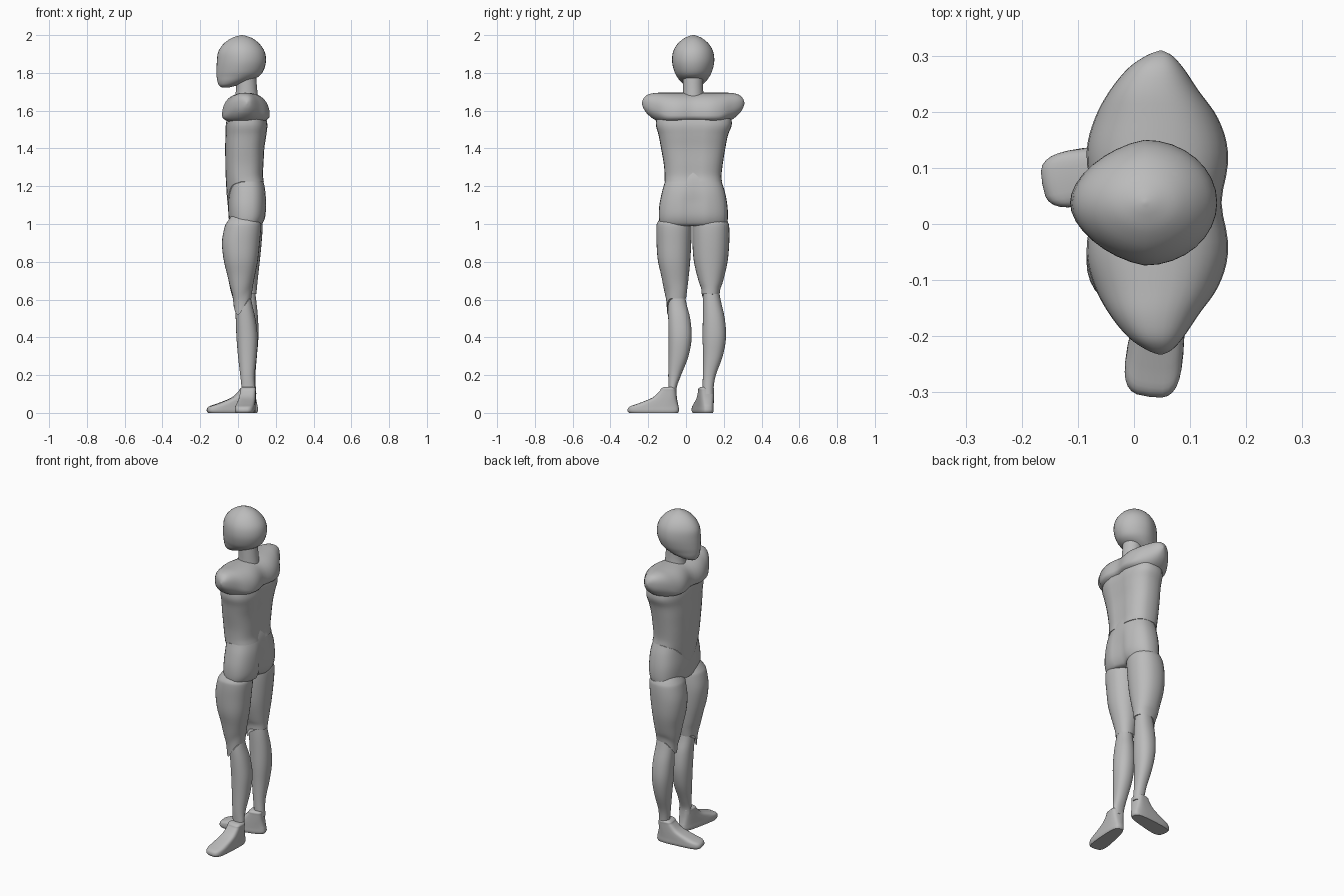
import bpy, math
from mathutils import Vector

grey = bpy.data.materials.new("plain grey")
grey.diffuse_color = (0.5, 0.5, 0.5, 1)
MID = 0.038          # y of the body's symmetry plane; the figure faces -x


def spline(rows, sub=4):
    """Smoothly interpolate the cross-section rows (Catmull-Rom)."""
    out = []
    for i in range(len(rows) - 1):
        p = [rows[max(0, min(len(rows) - 1, i + k))] for k in (-1, 0, 1, 2)]
        for s in range(sub):
            t = s / sub
            out.append([0.5 * (2 * b + (c - a) * t + (2 * a - 5 * b + 4 * c - d) * t * t
                               + (3 * b - a - 3 * c + d) * t ** 3)
                        for a, b, c, d in zip(*p)])
    return out + [list(rows[-1])]


def loft(name, rows, n=2.2, along_y=False, deform=None, seg=32):
    """rows: (t, a0, a1, b0, b1[, b widest]); rings of superellipses along z or y."""
    verts, faces = [], []
    rings = spline(rows)
    for r in rings:
        t, a0, a1, b0, b1 = r[:5]
        bm = r[5] if len(r) > 5 else (b0 + b1) / 2
        for k in range(seg):
            c, s = math.cos(math.tau * k / seg), math.sin(math.tau * k / seg)
            c = math.copysign(abs(c) ** (2 / n), c)
            s = math.copysign(abs(s) ** (2 / n), s)
            a = (a0 + a1) / 2 + (a1 - a0) / 2 * c
            b = bm + s * ((b1 - bm) if s > 0 else (bm - b0))
            p = Vector((a, t, b)) if along_y else Vector((a, b, t))
            verts.append(deform(p) if deform else p)
    for i in range(len(rings) - 1):
        for k in range(seg):
            j = (k + 1) % seg
            f = (i * seg + k, i * seg + j, (i + 1) * seg + j, (i + 1) * seg + k)
            faces.append(f)
    faces.append(tuple(range(seg)))
    faces.append(tuple(range((len(rings) - 1) * seg, len(rings) * seg)))
    me = bpy.data.meshes.new(name)
    me.from_pydata(verts, [], faces)
    me.materials.append(grey)
    ob = bpy.data.objects.new(name, me)
    bpy.context.collection.objects.link(ob)
    bpy.ops.object.select_all(action='DESELECT')
    bpy.context.view_layer.objects.active = ob
    ob.select_set(True)
    bpy.ops.object.mode_set(mode='EDIT')
    bpy.ops.mesh.select_all(action='SELECT')
    bpy.ops.mesh.normals_make_consistent(inside=False)
    bpy.ops.object.mode_set(mode='OBJECT')
    bpy.ops.object.shade_smooth_by_angle(angle=math.radians(45))
    return ob


def bump(d, w):
    return math.exp(-(d / w) ** 2)


# head: egg that narrows towards the face
def face(p):
    f = max(0, min(1, (0.02 - p.x) / 0.13))
    p.y = MID + (p.y - MID) * (1 - 0.2 * f)
    return p


loft("head", [(1.722, -0.085, -0.05, 0.02, 0.056), (1.735, -0.101, 0.0, -0.012, 0.088),
              (1.755, -0.109, 0.055, -0.034, 0.11), (1.78, -0.113, 0.108, -0.05, 0.126),
              (1.81, -0.114, 0.134, -0.064, 0.14), (1.86, -0.112, 0.148, -0.074, 0.15),
              (1.91, -0.105, 0.142, -0.069, 0.145), (1.95, -0.08, 0.117, -0.048, 0.124),
              (1.98, -0.042, 0.082, -0.015, 0.091), (1.995, -0.004, 0.045, 0.016, 0.06),
              (2.0, 0.018, 0.022, 0.036, 0.04)], n=2, deform=face)

loft("neck", [(1.62, -0.03, 0.11, -0.03, 0.105), (1.68, -0.015, 0.105, -0.018, 0.094),
              (1.73, -0.01, 0.1, -0.016, 0.09), (1.8, -0.015, 0.095, -0.016, 0.09)], n=2)


# shoulders: dome sections lofted sideways, with breastbone and spine grooves
def grooves(p):
    g = bump(p.y - MID, 0.05)
    p.x += 0.012 * g if p.x < 0.04 else -0.012 * g
    return p


half = [(0.0, -0.083, 0.168, 1.535, 1.695, 1.575), (0.09, -0.085, 0.168, 1.532, 1.695, 1.575),
        (0.15, -0.07, 0.15, 1.535, 1.695, 1.58), (0.2, -0.043, 0.115, 1.55, 1.694, 1.61),
        (0.24, -0.01, 0.088, 1.58, 1.685, 1.63), (0.262, 0.022, 0.068, 1.61, 1.666, 1.64),
        (0.271, 0.045, 0.05, 1.635, 1.645, 1.64)]
rows = [(MID - r[0],) + r[1:] for r in half[:0:-1]] + [(MID + r[0],) + r[1:] for r in half]
loft("shoulders", rows, n=2.3, along_y=True, deform=grooves)


# torso: lower edge dips to a point at the front
def waist_edge(p):
    low = max(0, min(1, (1.36 - p.z) / 0.13))
    if p.x < 0.0:
        p.z -= 0.13 * low * bump(p.y - MID, 0.085)
    if p.x > 0.08:
        p.x -= 0.013 * bump(p.y - MID, 0.03)
    return p


loft("torso", [(1.225, -0.053, 0.14, -0.113, 0.19), (1.26, -0.06, 0.135, -0.113, 0.188),
               (1.32, -0.066, 0.138, -0.118, 0.195), (1.4, -0.068, 0.142, -0.132, 0.208),
               (1.47, -0.066, 0.152, -0.145, 0.222), (1.53, -0.064, 0.157, -0.16, 0.243),
               (1.6, -0.05, 0.14, -0.15, 0.23)], n=2.6, deform=waist_edge)


# pelvis with a cleft at the back and a crotch arch below
def cleft(p):
    g = bump(p.y - MID, 0.025)
    if p.x > 0.08:
        p.x -= 0.022 * g * max(0, min(1, (1.24 - p.z) / 0.12))
    return p


loft("pelvis", [(0.99, -0.03, 0.11, -0.125, 0.205), (1.0, -0.043, 0.13, -0.138, 0.217),
                (1.04, -0.05, 0.146, -0.144, 0.222), (1.1, -0.052, 0.15, -0.141, 0.219),
                (1.17, -0.048, 0.147, -0.127, 0.206), (1.23, -0.045, 0.135, -0.11, 0.187),
                (1.28, -0.04, 0.12, -0.1, 0.175)], n=2.5, deform=cleft)


# legs: thigh edge runs down to a point over the knee
def knee(cx, cy, dx, dy):
    def deform(p):
        d = Vector((p.x - cx, p.y - cy))
        if d.length > 0:
            front = max(0, d.normalized().dot(Vector((dx, dy)).normalized()))
            low = max(0, min(1, (0.74 - p.z) / 0.13))
            p.z -= 0.085 * low * front ** 3
        return p
    return deform


loft("turned_thigh", [(0.605, -0.024, 0.07, -0.101, 0.0), (0.65, -0.032, 0.076, -0.106, 0.006),
                      (0.7, -0.048, 0.084, -0.122, 0.012), (0.8, -0.074, 0.104, -0.148, 0.022),
                      (0.9, -0.085, 0.115, -0.156, 0.028), (0.98, -0.072, 0.122, -0.157, 0.03),
                      (1.01, -0.058, 0.118, -0.15, 0.026), (1.05, -0.03, 0.1, -0.12, 0.01)],
     deform=knee(0.025, -0.05, -0.5, -0.85))
loft("straight_thigh", [(0.63, -0.022, 0.098, 0.083, 0.178), (0.66, -0.028, 0.1, 0.08, 0.183),
                        (0.7, -0.045, 0.104, 0.066, 0.197), (0.8, -0.07, 0.115, 0.042, 0.22),
                        (0.9, -0.078, 0.125, 0.034, 0.229), (0.98, -0.066, 0.13, 0.034, 0.229),
                        (1.01, -0.055, 0.125, 0.038, 0.222), (1.05, -0.03, 0.1, 0.06, 0.2)],
     deform=knee(0.035, 0.13, -1, -0.1))
loft("turned_shin", [(0.1, 0.02, 0.09, -0.093, -0.05), (0.14, 0.018, 0.088, -0.093, -0.048),
                     (0.2, 0.012, 0.088, -0.094, -0.026), (0.3, 0.0, 0.099, -0.092, 0.013),
                     (0.4, -0.008, 0.104, -0.092, 0.03), (0.5, -0.012, 0.092, -0.094, 0.022),
                     (0.58, -0.014, 0.074, -0.094, 0.002), (0.66, -0.01, 0.06, -0.085, -0.01)])
loft("straight_shin", [(0.1, 0.035, 0.097, 0.088, 0.146), (0.14, 0.032, 0.094, 0.088, 0.147),
                       (0.2, 0.024, 0.092, 0.089, 0.158), (0.3, 0.008, 0.1, 0.09, 0.194),
                       (0.4, -0.005, 0.108, 0.088, 0.212), (0.5, -0.01, 0.106, 0.089, 0.205),
                       (0.6, -0.01, 0.096, 0.09, 0.183), (0.68, 0.0, 0.085, 0.095, 0.17)])


# feet: heel-to-toe wedges, broader at the toes
def foot(name, x, y, dx, dy):
    d = Vector((dx, dy)).normalized()

    def place(p):
        u = max(0, min(1, (p.x + 0.03) / 0.25))
        v = p.y * (1 + 0.55 * u)
        return Vector((x + d.x * p.x - d.y * v, y + d.y * p.x + d.x * v, p.z))
    loft(name, [(0.0, -0.03, 0.23, -0.033, 0.033), (0.012, -0.036, 0.237, -0.036, 0.036),
                (0.032, -0.034, 0.228, -0.036, 0.036), (0.048, -0.03, 0.185, -0.036, 0.036),
                (0.08, -0.024, 0.105, -0.036, 0.036), (0.115, -0.021, 0.066, -0.036, 0.036),
                (0.128, -0.02, 0.058, -0.036, 0.036), (0.136, -0.012, 0.045, -0.03, 0.03)],
         n=3.6, deform=place)


foot("turned_foot", 0.058, -0.073, -0.13, -0.99)
foot("straight_foot", 0.07, 0.112, -0.98, -0.17)
